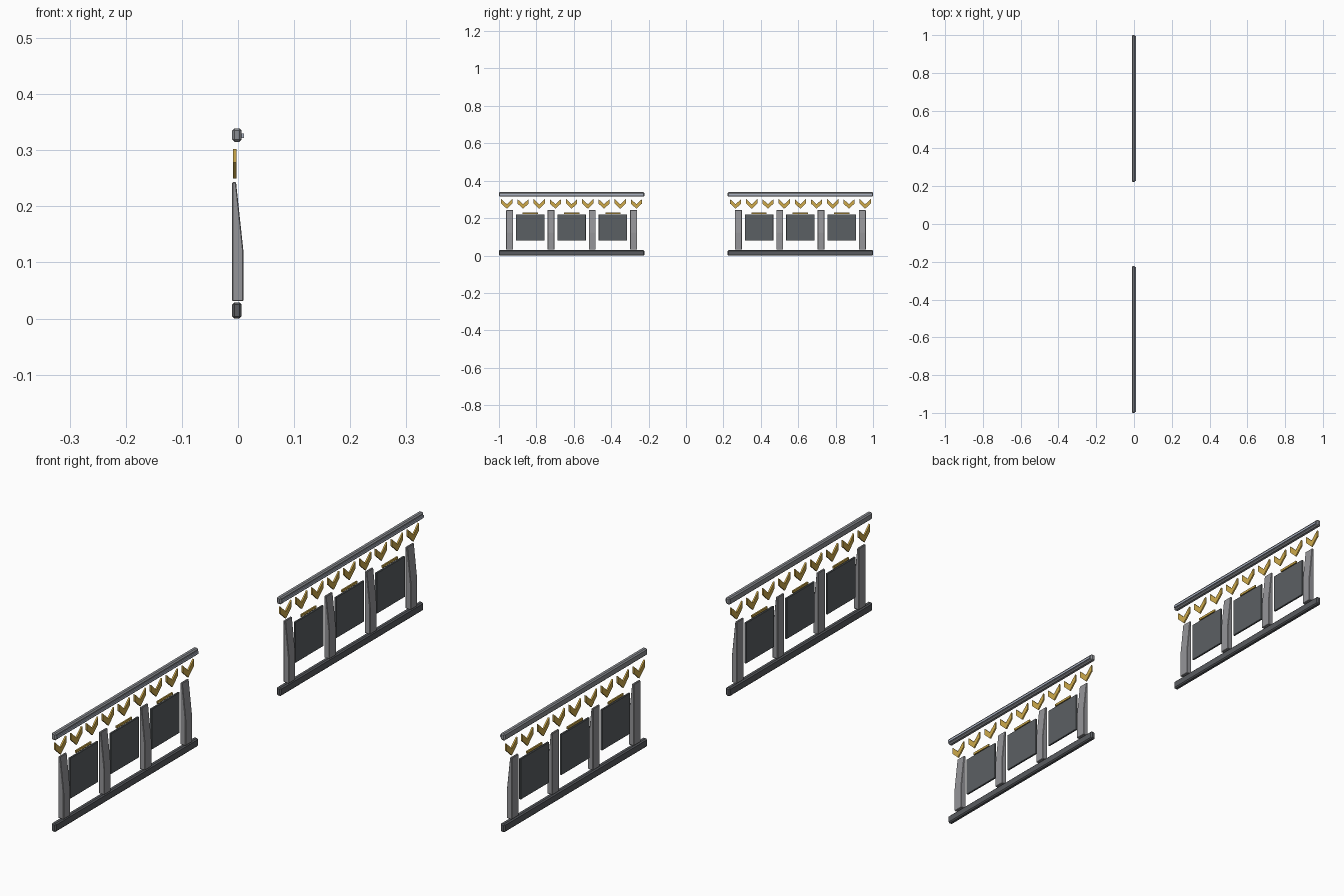
import bpy, bmesh

if "Cube" in bpy.data.objects:
    bpy.data.objects.remove(bpy.data.objects["Cube"])


def material(name, rgb):
    m = bpy.data.materials.new(name)
    m.diffuse_color = (*rgb, 1)
    m.use_nodes = True
    m.node_tree.nodes["Principled BSDF"].inputs["Base Color"].default_value = m.diffuse_color
    return m


STEEL = material("steel grey", (0.26, 0.27, 0.29))
LIGHT = material("pale steel", (0.42, 0.46, 0.55))
POST = material("post grey", (0.30, 0.30, 0.315))
DARK = material("dark iron", (0.10, 0.105, 0.115))
PANEL = material("panel grey", (0.105, 0.115, 0.125))
GOLD = material("gold", (0.62, 0.40, 0.07))


def extrude(name, pts, axis, a, b, mat, bevel=0):
    """Extrude a 2D profile along x (pts are y,z) or along y (pts are x,z)."""
    bm = bmesh.new()

    def place(p, t):
        return (t, p[0], p[1]) if axis == "x" else (p[0], t, p[1])
    lo = [bm.verts.new(place(p, a)) for p in pts]
    hi = [bm.verts.new(place(p, b)) for p in pts]
    bm.faces.new(lo)
    bm.faces.new(hi)
    n = len(pts)
    for i in range(n):
        j = (i + 1) % n
        bm.faces.new((lo[i], lo[j], hi[j], hi[i]))
    bmesh.ops.recalc_face_normals(bm, faces=bm.faces)
    if bevel:
        bmesh.ops.bevel(bm, geom=bm.edges[:], offset=bevel, segments=1,
                        affect='EDGES', profile=0.5)
    me = bpy.data.meshes.new(name)
    bm.to_mesh(me)
    bm.free()
    me.materials.append(mat)
    ob = bpy.data.objects.new(name, me)
    bpy.context.collection.objects.link(ob)
    return ob


def box(name, x0, x1, yc, w, z0, z1, mat, bevel=0):
    return extrude(name, [(x0, z0), (x1, z0), (x1, z1), (x0, z1)], "y",
                   yc - w / 2, yc + w / 2, mat, bevel)


RAIL = 0.777   # length of one fence section
PITCH = 0.2208  # distance between posts

for side, c in (("left", -0.6115), ("right", 0.6115)):
    # rails along the bottom and top, with a thin trim on the outer face
    box(f"{side}_bottom_rail", -0.0105, 0.0065, c, RAIL, 0.0, 0.029, DARK, 0.004)
    box(f"{side}_top_rail", -0.0105, 0.0065, c, RAIL, 0.315, 0.339, STEEL, 0.004)
    box(f"{side}_rail_trim", 0.005, 0.0103, c, RAIL - 0.01, 0.322, 0.330, LIGHT)

    # tapered posts
    taper = [(-0.0105, 0.031), (0.0095, 0.031), (0.0095, 0.122),
             (-0.0035, 0.243), (-0.0105, 0.243)]
    for i in range(4):
        y = c + (i - 1.5) * PITCH
        extrude(f"{side}_post_{i + 1}", taper, "y", y - 0.0185, y + 0.0185, POST, 0.0015)

    # infill panels with a gold cap strip
    for i in range(3):
        y = c + (i - 1) * PITCH
        box(f"{side}_panel_{i + 1}", -0.0085, -0.0015, y, 0.153, 0.079, 0.219, PANEL, 0.001)
        box(f"{side}_panel_cap_{i + 1}", -0.008, -0.003, y, 0.082, 0.223, 0.231, GOLD)

    # row of gold chevrons
    for i in range(9):
        y = c + (i - 4) * 0.0866
        shape = [(0, 0.250), (0.030, 0.278), (0.030, 0.302), (0, 0.274),
                 (-0.030, 0.302), (-0.030, 0.278)]
        extrude(f"{side}_chevron_{i + 1}", [(y + p, z) for p, z in shape], "x",
                -0.0085, -0.0030, GOLD)
